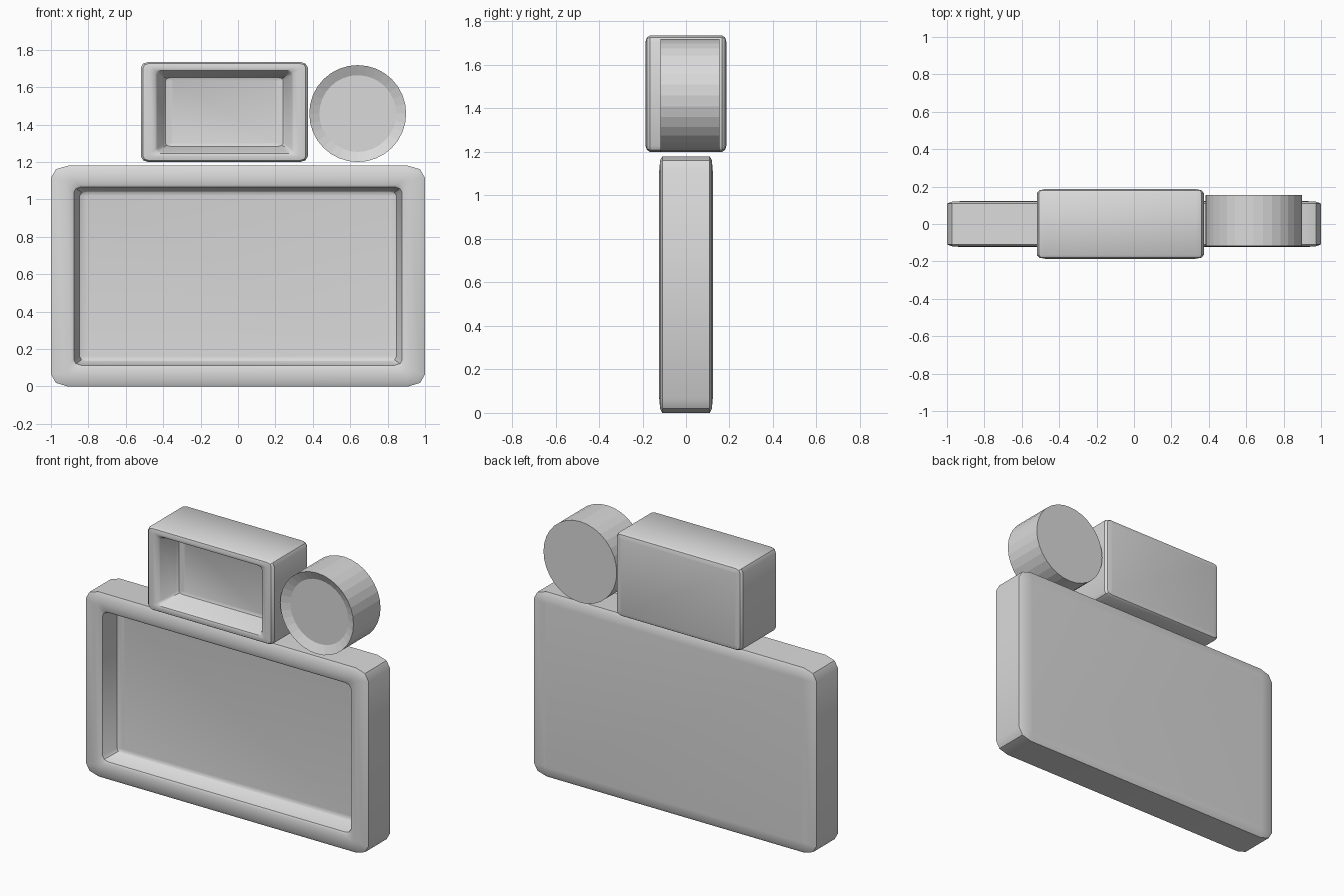
import bpy, bmesh, math

if "Cube" in bpy.data.objects:
    bpy.data.objects.remove(bpy.data.objects["Cube"])

grey = bpy.data.materials.new("plain grey")
grey.diffuse_color = (0.7, 0.7, 0.7, 1)
grey.use_nodes = True
grey.node_tree.nodes["Principled BSDF"].inputs["Base Color"].default_value = grey.diffuse_color


def rounded_rect(cx, cz, hw, hh, rx, rz, y):
    """Ring of 12 points: rectangle with two-segment elliptical corners."""
    pts = []
    for k, (sx, sz) in enumerate([(1, 1), (-1, 1), (-1, -1), (1, -1)]):
        for j in range(3):
            a = math.radians(90 * k + 45 * j)
            pts.append((cx + sx * (hw - rx) + rx * math.cos(a), y,
                        cz + sz * (hh - rz) + rz * math.sin(a)))
    return pts


def circle(cx, cz, r, y, n=32):
    return [(cx + r * math.cos(2 * math.pi * i / n), y,
             cz + r * math.sin(2 * math.pi * i / n)) for i in range(n)]


def loft(name, rings, smooth=False):
    """Skin a stack of rings and cap both ends."""
    bm = bmesh.new()
    loops = [[bm.verts.new(p) for p in ring] for ring in rings]
    n = len(loops[0])
    for a, b in zip(loops, loops[1:]):
        for i in range(n):
            j = (i + 1) % n
            bm.faces.new((a[i], a[j], b[j], b[i]))
    bm.faces.new(loops[0])
    bm.faces.new(loops[-1])
    bmesh.ops.recalc_face_normals(bm, faces=bm.faces)
    me = bpy.data.meshes.new(name)
    bm.to_mesh(me)
    bm.free()
    me.materials.append(grey)
    ob = bpy.data.objects.new(name, me)
    bpy.context.collection.objects.link(ob)
    if smooth:
        bpy.ops.object.select_all(action='DESELECT')
        ob.select_set(True)
        bpy.context.view_layer.objects.active = ob
        bpy.ops.object.shade_smooth_by_angle(angle=math.radians(35))
    return ob


def tray(name, cx, cz, hw, hh, steps):
    """Box with recessed front; steps are (x inset, z inset, x radius, z radius, y)."""
    return loft(name, [rounded_rect(cx, cz, hw - ix, hh - iz, rx, rz, y)
                       for ix, iz, rx, rz, y in steps], True)


# large lower panel with recessed front
tray("large_panel", 0, 0.59, 1.0, 0.59, [
    (0.09, 0.065, 0.005, 0.005, 0.123), (0.026, 0.019, 0.064, 0.046, 0.119),
    (0, 0, 0.09, 0.065, 0.109),
    (0, 0, 0.09, 0.065, -0.109), (0.026, 0.019, 0.064, 0.046, -0.119),
    (0.078, 0.065, 0.03, 0.02, -0.123), (0.108, 0.10, 0.035, 0.025, -0.121),
    (0.122, 0.113, 0.04, 0.03, -0.113),
    (0.153, 0.135, 0.035, 0.025, -0.012), (0.166, 0.141, 0.025, 0.02, -0.006),
    (0.195, 0.16, 0.005, 0.005, -0.003)])

# small upper box with recessed front
tray("small_box", -0.073, 1.4675, 0.446, 0.2675, [
    (0.04, 0.03, 0.005, 0.005, 0.186), (0.012, 0.009, 0.028, 0.021, 0.18),
    (0, 0, 0.04, 0.03, 0.166),
    (0, 0, 0.04, 0.03, -0.166), (0.012, 0.009, 0.028, 0.021, -0.18),
    (0.045, 0.028, 0.02, 0.015, -0.186), (0.076, 0.045, 0.025, 0.018, -0.18),
    (0.087, 0.053, 0.03, 0.02, -0.166),
    (0.12, 0.078, 0.03, 0.02, -0.058), (0.132, 0.084, 0.025, 0.015, -0.044),
    (0.165, 0.098, 0.005, 0.005, -0.038)])

# round drum with a shallow dished front
loft("round_drum", [circle(0.64, 1.459, r, y) for r, y in
                    [(0.259, 0.155), (0.259, -0.118), (0.205, -0.092)]])
